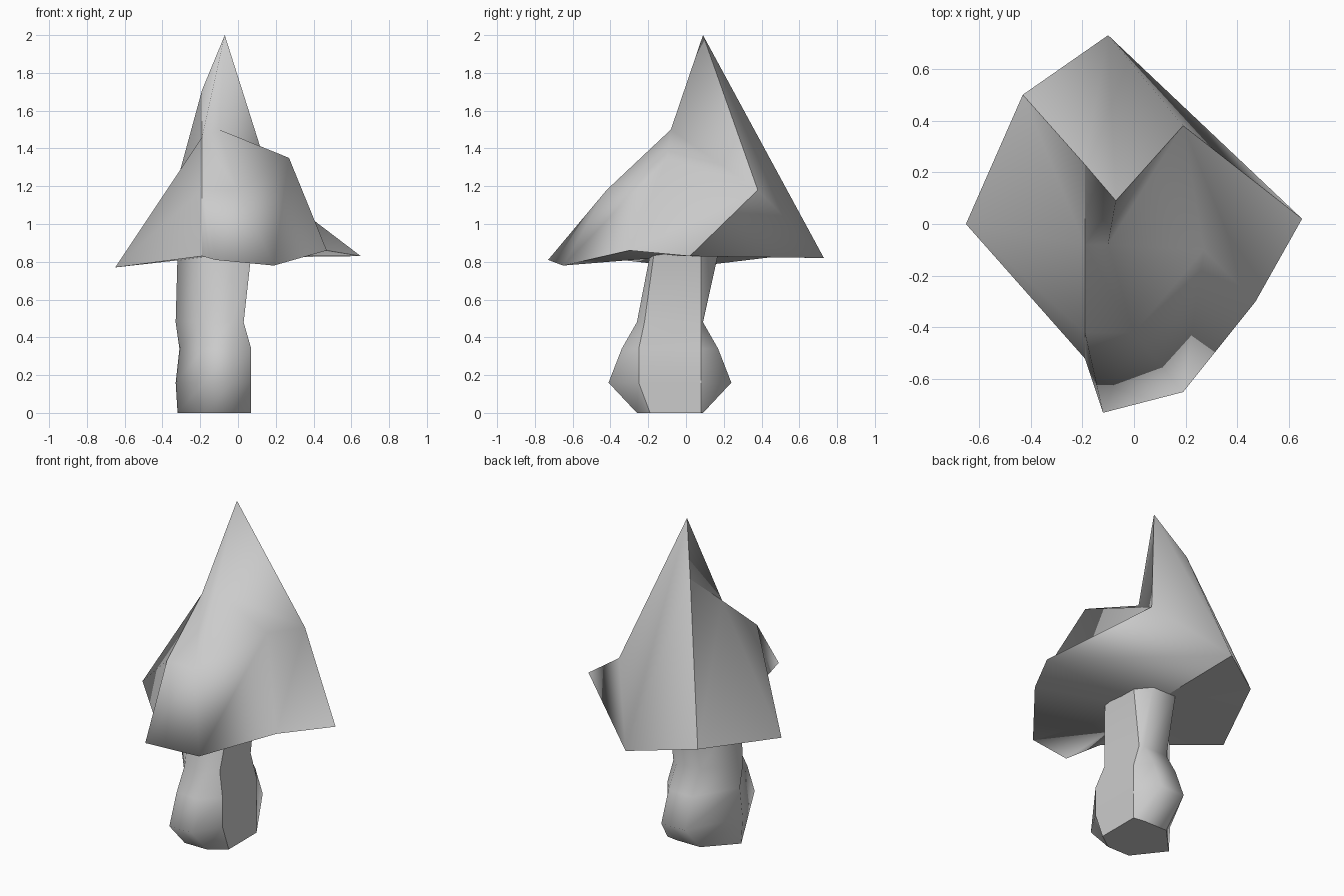
import bpy, bmesh

if "Cube" in bpy.data.objects:
    bpy.data.objects.remove(bpy.data.objects["Cube"])


def build(name, verts, faces, patch, soft=()):
    """Smooth mesh object with sharp edges along the borders of face patches."""
    mesh = bpy.data.meshes.new(name)
    mesh.from_pydata(verts, [], faces)
    bm = bmesh.new()
    bm.from_mesh(mesh)
    bmesh.ops.recalc_face_normals(bm, faces=bm.faces)
    for f in bm.faces:
        f.smooth = True
    for e in bm.edges:
        same = len({patch[f.index] for f in e.link_faces}) == 1
        e.smooth = same or {v.index for v in e.verts} in soft
    bm.to_mesh(mesh)
    bm.free()
    obj = bpy.data.objects.new(name, mesh)
    bpy.context.collection.objects.link(obj)
    return obj


# Stem: seven-sided rings given as z, left, right, front, back, panel front edge
rings = [(0, -.32, .07, -.26, .09, -.19), (.16, -.33, .07, -.41, .24, -.25),
         (.34, -.31, .07, -.34, .17, -.25), (.48, -.33, .03, -.26, .09, -.22),
         (.84, -.32, .07, -.19, .17, -.17)]
N = 7
verts = []
for z, x0, x1, y0, y1, yp in rings:
    verts += [(x1, yp, z), (x1, .08, z), (0, y1, z), (-.16, y1, z),
              (x0, -.08, z), (-.18, y0, z), (-.03, y0, z)]
faces = [tuple(range(N)), tuple(range(4*N, 5*N))]
patch = ['bottom', 'top']
for r in range(4):
    for i in range(N):
        j = (i + 1) % N
        faces.append((r*N + i, r*N + j, r*N + N + j, r*N + N + i))
        patch.append('panel' if i == 0 else 'round')
build("stem", verts, faces, patch)

# Cap: crooked faceted hat; each corner has a letter, faces are spelled with them
corners = {
    # peak and shoulders
    'A': (-.07, .09, 2.0), 'S': (-.19, .23, 1.71), 'P': (-.19, -.08, 1.46),
    'V': (-.10, -.08, 1.50), 'W': (.27, -.10, 1.35), 'N': (.19, .38, 1.18),
    'X': (0, -.42, 1.18), 'Y': (-.19, -.42, 1.18),
    # rim
    'L': (-.65, 0, .77), 'G': (-.19, -.52, .83), 'F': (-.12, -.73, .81),
    'B': (.19, -.65, .78), 'E': (.47, -.30, .86), 'R': (.65, .02, .83),
    'T': (-.10, .73, .82), 'K': (-.43, .50, .83),
    # underside centre
    'C': (-.12, -.04, .83),
}
rim = "LGFBERTK"
under = [a + b + 'C' for a, b in zip(rim, rim[1:] + rim[0])]
under.remove("TKC")
# Smooth patches: front right, left, back with underside, rear underside
patches = ["AVN VWN WEN NER VXW PYXV XBW WBE XFB YFX YGF AVPS".split(),
           "LGY LYP LPK PSK".split(),
           "AST SKT ATN NTR".split() + under,
           ["TKC"]]
order = list(corners)
faces = [tuple(order.index(c) for c in f) for p in patches for f in p]
build("cap", list(corners.values()), faces,
      [i for i, p in enumerate(patches) for f in p],
      soft=[{order.index('F'), order.index('B')}])
